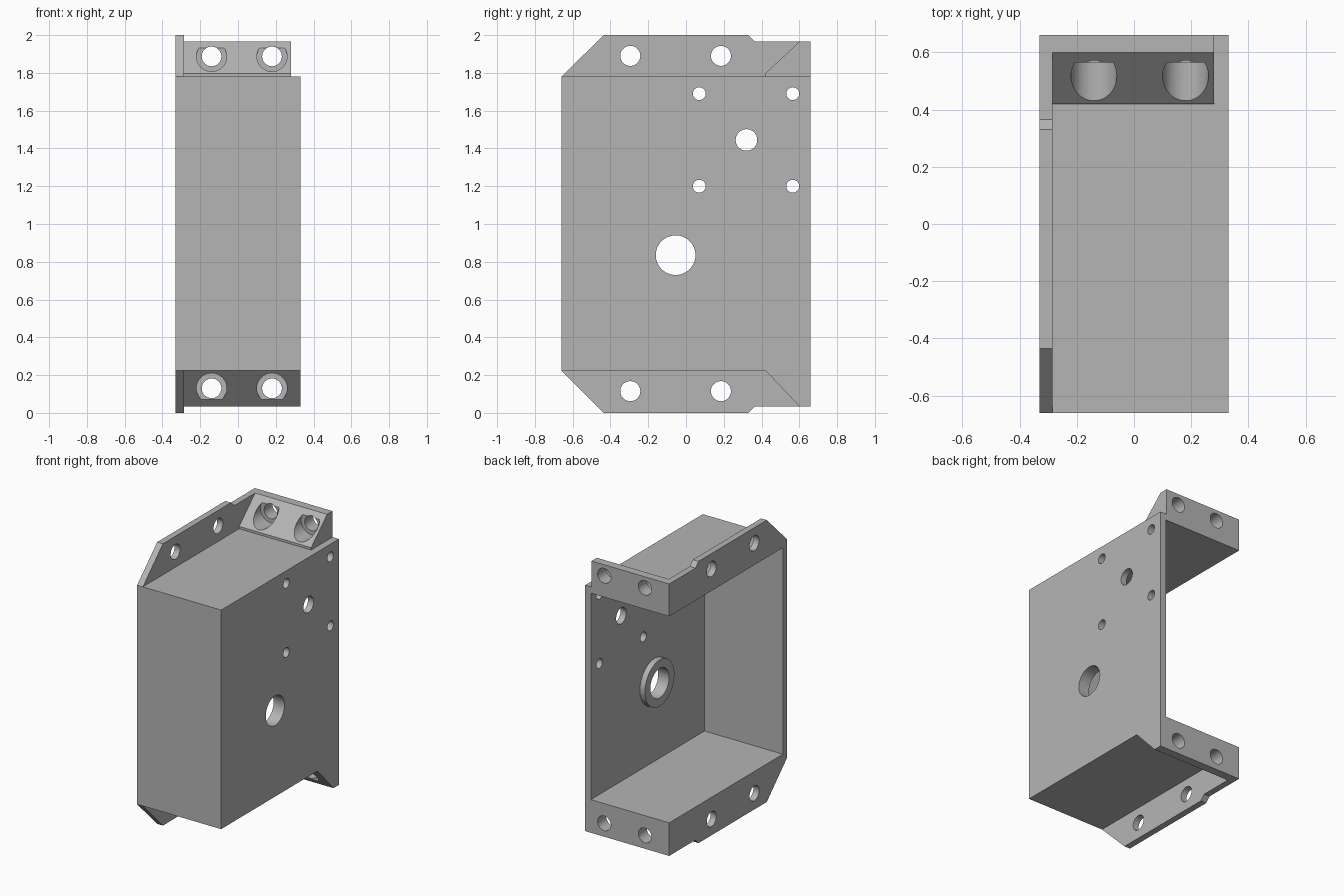
import bpy
import math
from mathutils import Matrix, Vector

if "Cube" in bpy.data.objects:
    bpy.data.objects.remove(bpy.data.objects["Cube"], do_unlink=True)

grey = bpy.data.materials.new("light grey")
grey.use_nodes = True
COLOR = (0.46, 0.46, 0.46, 1)
grey.diffuse_color = COLOR
grey.node_tree.nodes["Principled BSDF"].inputs["Base Color"].default_value = COLOR

X0, X1, Y0, Y1 = -0.33, 0.33, -0.66, 0.66   # outer bounds
ZB, ZT, WALL = 0.225, 1.78, 0.045           # box bottom, box top, wall


def prism(name, profile, xa, xb):
    """Extrude a (y, z) outline along x."""
    n = len(profile)
    verts = [(x, y, z) for x in (xa, xb) for y, z in profile]
    faces = [tuple(range(n)), tuple(range(2 * n - 1, n - 1, -1))]
    faces += [(i, i + n, (i + 1) % n + n, (i + 1) % n) for i in range(n)]
    mesh = bpy.data.meshes.new(name)
    mesh.from_pydata(verts, [], faces)
    obj = bpy.data.objects.new(name, mesh)
    bpy.context.collection.objects.link(obj)
    mesh.materials.append(grey)
    # make normals consistent
    bpy.ops.object.select_all(action='DESELECT')
    obj.select_set(True)
    bpy.context.view_layer.objects.active = obj
    bpy.ops.object.mode_set(mode='EDIT')
    bpy.ops.mesh.select_all(action='SELECT')
    bpy.ops.mesh.normals_make_consistent(inside=False)
    bpy.ops.object.mode_set(mode='OBJECT')
    return obj


def box_outline(ya, yb, za, zb):
    return [(ya, za), (yb, za), (yb, zb), (ya, zb)]


def cylinder(name, start, end, radius):
    a, b = Vector(start), Vector(end)
    rot = (b - a).to_track_quat('Z', 'Y').to_euler()
    bpy.ops.mesh.primitive_cylinder_add(vertices=48, radius=radius, depth=(b - a).length,
                                        location=(a + b) / 2, rotation=rot)
    obj = bpy.context.object
    obj.name = name
    obj.data.materials.append(grey)
    return obj


def cut(obj, cutters):
    for c in cutters:
        c.hide_render = True
        mod = obj.modifiers.new("cut", 'BOOLEAN')
        mod.operation, mod.solver, mod.object = 'DIFFERENCE', 'EXACT', c
        bpy.ops.object.select_all(action='DESELECT')
        obj.select_set(True)
        bpy.context.view_layer.objects.active = obj
        bpy.ops.object.modifier_apply(modifier=mod.name)
        bpy.data.objects.remove(c, do_unlink=True)
    bpy.ops.object.shade_smooth_by_angle(angle=math.radians(30))


# Box shell, open at the back and on the -x side
shell = prism("box_shell", box_outline(Y0, Y1, ZB, ZT), X0, X1)
cavity = prism("cavity_cutter", box_outline(Y0 + WALL, 1, ZB + WALL, ZT - WALL), -1, X1 - WALL)
wall_holes = [(-0.055, 0.835, 0.105), (0.32, 1.445, 0.057)]
wall_holes += [(y, z, 0.034) for y in (0.07, 0.565) for z in (1.2, 1.69)]
cut(shell, [cavity] + [cylinder("hole_cutter", (0.2, y, z), (0.5, y, z), r)
                       for y, z, r in wall_holes])

# Raised ring around the large hole, inside the wall
by, bz, br = wall_holes[0]
ring = cylinder("hole_ring", (X1 - WALL - 0.04, by, bz), (X1 - WALL, by, bz), 0.165)
cut(ring, [cylinder("hole_cutter", (0, by, bz), (0.5, by, bz), br)])

# Side flanges with chamfered corners, and back mounting blocks with a sloped front
for side, zbase, sign, hole_z, bolt_z, xb, lip in (
        ("top", ZT, 1, 1.89, 1.887, 0.28, 0.017),
        ("bottom", ZB, -1, 0.115, 0.13, X1, 0.0)):
    outer = 2.0 if sign > 0 else 0.0
    step = outer - sign * 0.035
    flange = prism(side + "_flange",
                   [(Y0, zbase), (-0.435, outer), (0.33, outer), (0.365, step),
                    (Y1, step), (Y1, zbase)], X0, X0 + WALL)
    cut(flange, [cylinder("hole_cutter", (-0.5, y, hole_z), (-0.1, y, hole_z), 0.053)
                 for y in (-0.295, 0.185)])

    outline = [(0.42, zbase), (0.6, step), (Y1, step), (Y1, zbase)]
    if lip:
        outline.insert(1, (0.42, zbase + lip))
    block = prism(side + "_mounting_block", outline, X0 + WALL, xb)
    cutters = []
    for x in (-0.14, 0.18):
        cutters.append(cylinder("bolt_cutter", (x, 0.3, bolt_z), (x, 0.8, bolt_z), 0.052))
        cutters.append(cylinder("counterbore_cutter", (x, 0.3, bolt_z), (x, 0.565, bolt_z), 0.08))
    cut(block, cutters)
